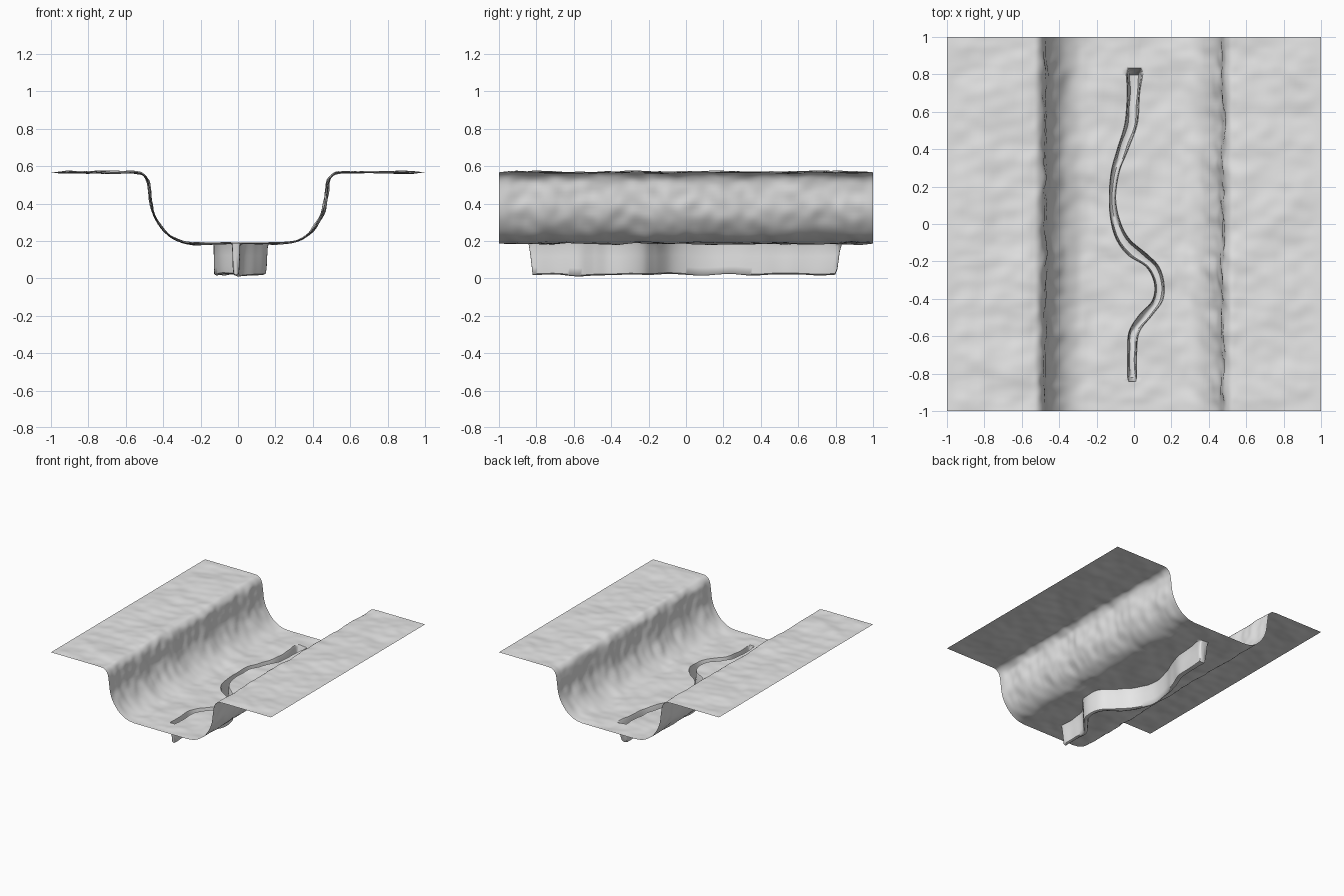
import bpy, bmesh
from mathutils import Vector, noise

cube = bpy.data.objects.get("Cube")
if cube:
    bpy.data.objects.remove(cube)

stone = bpy.data.materials.new("pale grey stone")
stone.diffuse_color = (0.8, 0.8, 0.8, 1)
stone.use_nodes = True
stone.node_tree.nodes["Principled BSDF"].inputs["Base Color"].default_value = (0.8, 0.8, 0.8, 1)


def spline(points, steps):
    """Smooth curve through the points."""
    p = [Vector(q) for q in points]
    p = [2 * p[0] - p[1]] + p + [2 * p[-1] - p[-2]]
    out = []
    for a, b, c, d in zip(p, p[1:], p[2:], p[3:]):
        for i in range(steps):
            t = i / steps
            out.append(0.5 * (2 * b + (c - a) * t + (2 * a - 5 * b + 4 * c - d) * t ** 2
                              + (3 * b - a - 3 * c + d) * t ** 3))
    return out + [p[-2]]


def clamp(v):
    return max(0.0, min(1.0, v))


def bump(x, y, scale, seed):
    return noise.noise(Vector((x * scale, y * scale, seed)))


TOP, FLOOR, BED = 0.567, 0.186, 0.018

# bank profile from the outer edge down to the channel floor
bank = spline([(0.56, TOP), (0.515, 0.56), (0.485, 0.525), (0.473, 0.46), (0.462, 0.38),
               (0.435, 0.31), (0.38, 0.24), (0.31, 0.198), (0.24, FLOOR)], 4)
shelf = [Vector((1 - 0.44 * i / 16, TOP)) for i in range(16)]
side = shelf + bank

# winding crack: x, y, half width
path = spline([(0, -1, .02), (-.01, -.9, .02), (-.01, -.82, .024), (-.01, -.7, .024),
               (0, -.58, .028), (.06, -.49, .036), (.125, -.41, .028), (.135, -.32, .026),
               (.10, -.23, .035), (.02, -.165, .055), (-.06, -.08, .036), (-.1, .02, .024),
               (-.115, .14, .017), (-.1, .28, .022), (-.06, .4, .03), (-.015, .54, .034),
               (-.003, .7, .034), (.003, .81, .045), (.003, .9, .04), (0, 1, .04)], 8)
# crack section: fraction of half width, fraction of depth
section = [(-1, 0), (-.88, .08), (-.78, .4), (-.7, .75), (-.55, .96), (0, 1),
           (.55, .96), (.7, .75), (.78, .4), (.88, .08), (1, 0)]


def ground_point(x, y, z):
    """Roughen a point; the outer border stays straight."""
    fade = clamp((1 - abs(y)) / 0.06) * clamp((1 - abs(x)) / 0.06)
    wall = clamp((z - FLOOR) / 0.08) * clamp((TOP - z) / 0.04)
    s = 1 if x > 0 else -1
    dx = 0.014 * wall * bump(s, y, 6, 3.3) + 0.008 * wall * bump(z, y, 14, s + 9)
    dz = 0.012 * bump(x, y, 5, 1.7) + 0.006 * bump(x, y, 13, 5.1)
    return Vector((x + dx * fade, y, z + dz * fade * (1 - 0.5 * wall)))


def row_points(x, y, w):
    depth = clamp((y + 0.838) / 0.016) * clamp((0.828 - y) / 0.022)
    edge = side[-1].x
    pts = [ground_point(-p.x, y, p.y) for p in side]
    pts += [ground_point(-edge + (x - w + edge) * i / 8, y, FLOOR) for i in range(1, 8)]
    # crack walls and bed
    for u, d in section:
        p = ground_point(x + u * w, y, FLOOR)
        bed = BED + 0.012 * bump(0, y, 6, 2.2)
        p.z += (bed - p.z) * d * depth
        p.x += 0.008 * d * depth * bump(0, y, 9, 7.7)
        pts.append(p)
    pts += [ground_point(x + w + (edge - x - w) * i / 8, y, FLOOR) for i in range(1, 8)]
    return pts + [ground_point(p.x, y, p.y) for p in reversed(side)]


# channel sheet with the crack sunk into its floor
bm = bmesh.new()
rows = [[bm.verts.new(p) for p in row_points(*c)] for c in path]
for r0, r1 in zip(rows, rows[1:]):
    for a, b, c, d in zip(r0, r0[1:], r1[1:], r1):
        bm.faces.new((a, b, c, d))
mesh = bpy.data.meshes.new("channel_ground")
bm.to_mesh(mesh)
bm.free()
mesh.materials.append(stone)
ground = bpy.data.objects.new("channel_ground", mesh)
bpy.context.collection.objects.link(ground)

bpy.ops.object.select_all(action='DESELECT')
ground.select_set(True)
bpy.context.view_layer.objects.active = ground
bpy.ops.object.shade_smooth_by_angle(angle=1.0)
